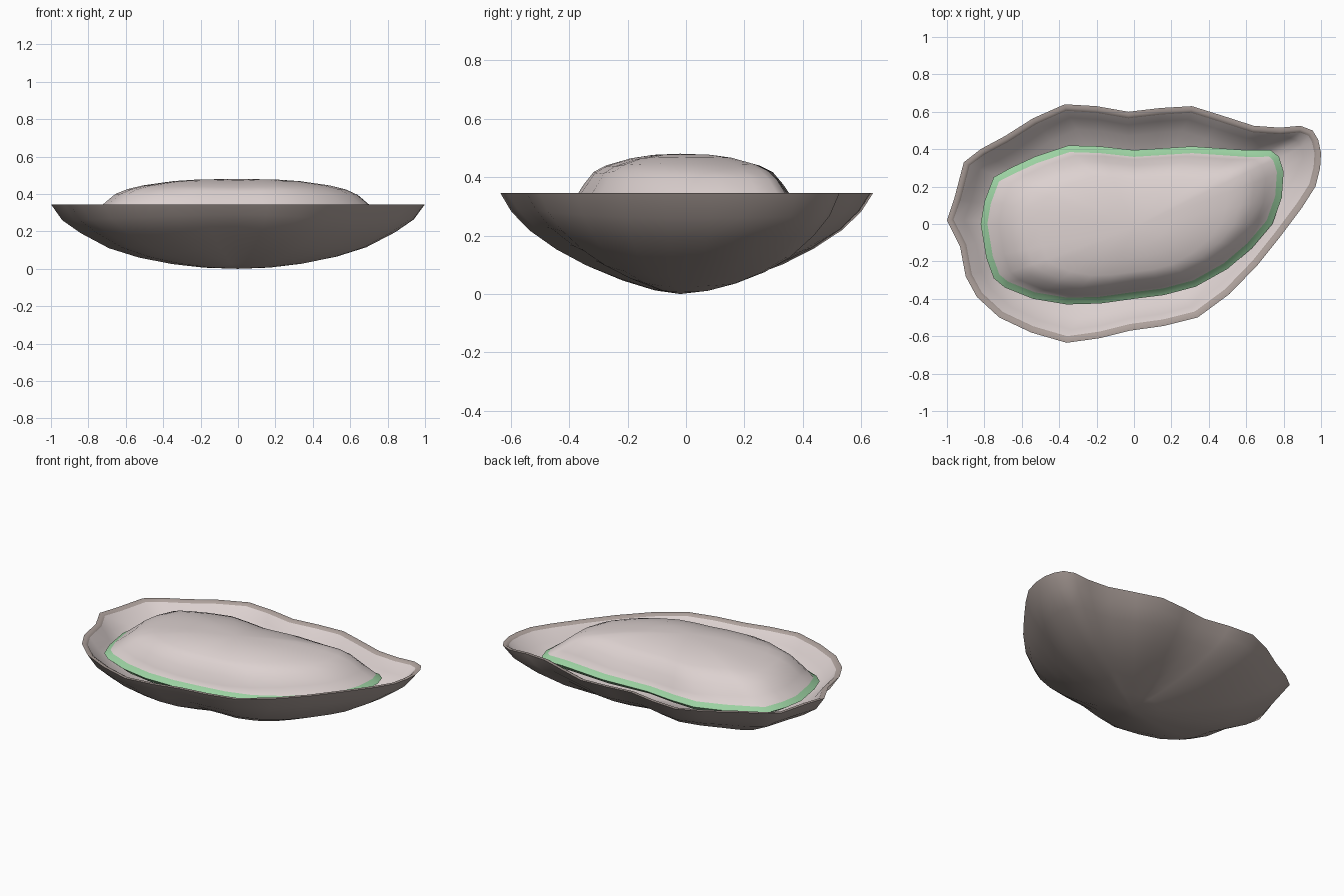
import bpy, bmesh, math
from mathutils import Vector

if "Cube" in bpy.data.objects:
    bpy.data.objects.remove(bpy.data.objects["Cube"])

CENTRE = Vector((0.0, -0.02))

# Plan outlines (counter-clockwise)
SHELL = [(-1.0, .02), (-.93, -.12), (-.90, -.28), (-.84, -.39), (-.72, -.50), (-.55, -.58),
         (-.36, -.635), (-.18, -.61), (-.02, -.57), (.16, -.545), (.34, -.50), (.51, -.375),
         (.66, -.22), (.78, -.07), (.90, .09), (.97, .20), (.995, .30), (1.0, .38), (.985, .45),
         (.955, .50), (.89, .525), (.78, .515), (.64, .525), (.47, .58), (.31, .63), (.14, .62),
         (-.03, .60), (-.20, .63), (-.37, .64), (-.54, .565), (-.69, .47), (-.82, .40),
         (-.91, .33), (-.96, .14)]
BODY = [(-.82, 0), (-.79, -.18), (-.75, -.29), (-.69, -.34), (-.54, -.40), (-.36, -.43),
        (-.18, -.425), (0, -.40), (.16, -.38), (.33, -.335), (.50, -.24), (.63, -.13),
        (.74, 0), (.79, .14), (.80, .28), (.775, .36), (.73, .395), (.60, .395), (.31, .415),
        (0, .395), (-.18, .415), (-.35, .42), (-.53, .36), (-.66, .30), (-.75, .25), (-.80, .12)]

# Profiles: (fraction of outline, height lengthwise, height crosswise)
BOWL = [(.18, .006, .027), (.35, .025, .066), (.53, .06, .114), (.69, .11, .168),
        (.84, .19, .228), (.94, .26, .29), (1.0, .345, .345)]
DOME = [(.25, .478, .471), (.42, .469, .459), (.62, .446, .435), (.72, .426, .412),
        (.80, .40, .36), (.88, .345, .312)]


def material(name, rgb):
    m = bpy.data.materials.new(name)
    m.diffuse_color = (*rgb, 1)
    m.use_nodes = True
    m.node_tree.nodes["Principled BSDF"].inputs["Base Color"].default_value = m.diffuse_color
    return m


def inset(points, d):
    """Move a closed counter-clockwise outline inwards by d."""
    out, n = [], len(points)
    for i in range(n):
        t = (Vector(points[(i + 1) % n]) - Vector(points[i - 1])).normalized()
        out.append(Vector(points[i]) + Vector((-t.y, t.x)) * d)
    return out


def ring(bm, outline, t, zx, zy, lift=0.0, squash=1.0):
    """One loop of the outline, its height blended by direction."""
    verts = []
    for p in outline:
        d = Vector(p) - CENTRE
        w = d.y ** 2 / d.length_squared
        q = CENTRE + d * t
        verts.append(bm.verts.new((q.x, q.y, lift + squash * (zx + (zy - zx) * w))))
    return verts


def bridge(bm, a, b, mat):
    n = len(a)
    for i in range(n):
        bm.faces.new((a[i], a[(i + 1) % n], b[(i + 1) % n], b[i])).material_index = mat


def fan(bm, a, z, mat):
    c = bm.verts.new((CENTRE.x, CENTRE.y, z))
    for i in range(len(a)):
        bm.faces.new((a[i], a[(i + 1) % len(a)], c)).material_index = mat


def finish(bm, name, mats, angle):
    bmesh.ops.recalc_face_normals(bm, faces=bm.faces)
    me = bpy.data.meshes.new(name)
    bm.to_mesh(me)
    bm.free()
    for m in mats:
        me.materials.append(m)
    ob = bpy.data.objects.new(name, me)
    bpy.context.collection.objects.link(ob)
    bpy.ops.object.select_all(action='DESELECT')
    ob.select_set(True)
    bpy.context.view_layer.objects.active = ob
    bpy.ops.object.shade_smooth_by_angle(angle=math.radians(angle))


tan = material("taupe_shell", (.42, .355, .33))
pearl = material("pearl_pink", (.72, .64, .63))
green = material("green_frill", (.33, .64, .36))

# Shell bowl: outer skin, rim with a softened inner edge, inner skin
bm = bmesh.new()
outer = [ring(bm, SHELL, *p) for p in BOWL]
lip = ring(bm, inset(SHELL, .02), 1, .345, .345)
inner_line = inset(SHELL, .035)
inner = [ring(bm, inner_line, *p, lift=.03, squash=.305 / .345) for p in BOWL]
fan(bm, outer[0], 0, 0)
fan(bm, inner[0], .03, 1)
for a, b in zip(outer, outer[1:]):
    bridge(bm, a, b, 0)
for a, b in zip(inner, inner[1:]):
    bridge(bm, a, b, 1)
bridge(bm, outer[-1], lip, 0)
bridge(bm, lip, inner[-1], 0)
finish(bm, "shell_bowl", [tan, pearl], 45)

# Soft body: dome with an even green edge band, closed underneath inside the bowl
bm = bmesh.new()
dome = [ring(bm, BODY, *p) for p in DOME]
band_top = ring(bm, inset(BODY, .036), 1, .295, .285)
band_edge = ring(bm, BODY, 1, .272, .265)
under = ring(bm, BODY, .93, .235, .24)
fan(bm, dome[0], .48, 0)
for a, b in zip(dome, dome[1:] + [band_top]):
    bridge(bm, a, b, 0)
bridge(bm, band_top, band_edge, 1)
bridge(bm, band_edge, under, 1)
fan(bm, under, .12, 0)
finish(bm, "soft_body", [pearl, green], 60)
